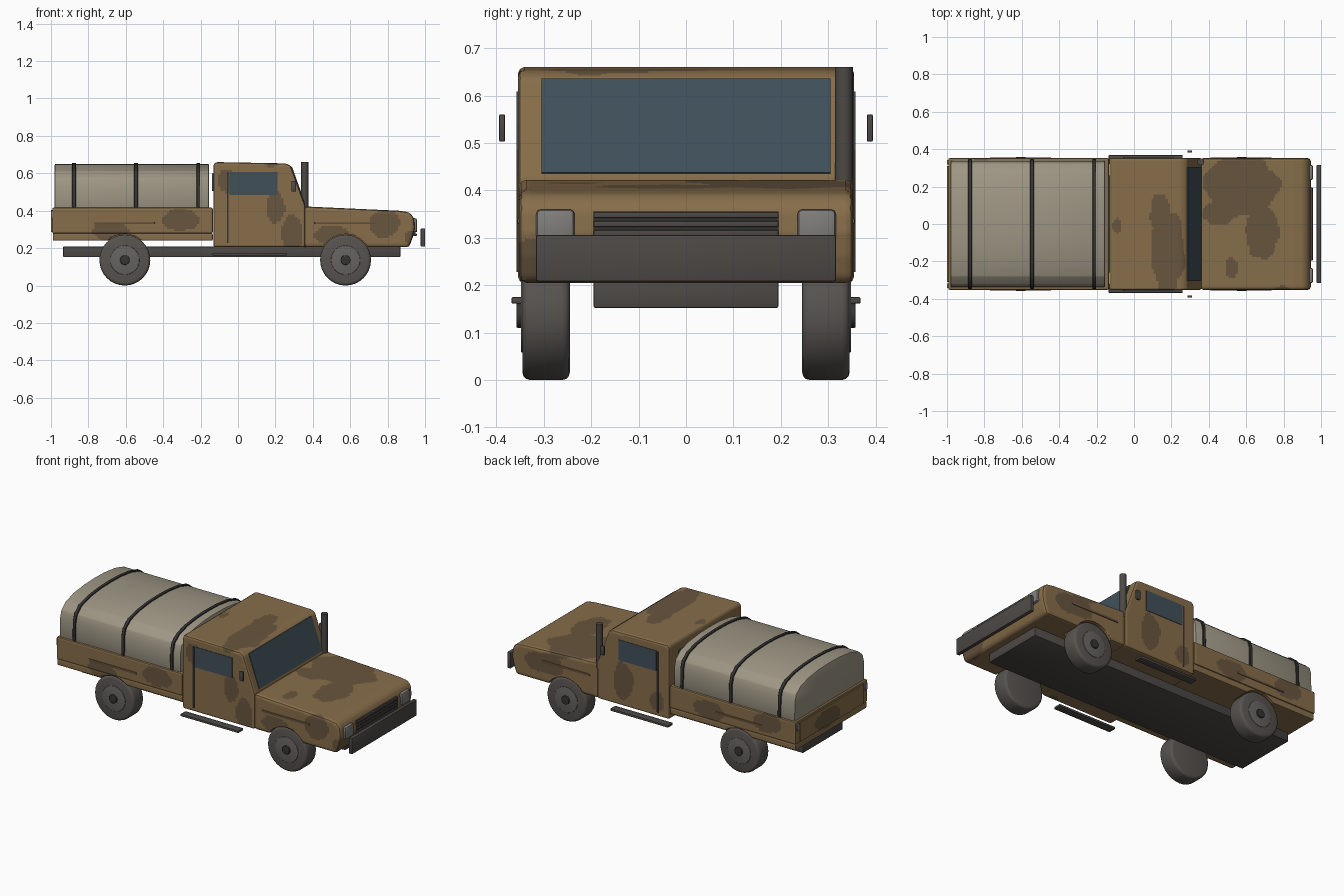
import bpy, bmesh, math
from mathutils import Vector, Matrix, noise

if "Cube" in bpy.data.objects:
    bpy.data.objects.remove(bpy.data.objects["Cube"])


def material(name, rgb):
    m = bpy.data.materials.new(name)
    lin = [c / 12.92 if c <= 0.04045 else ((c + 0.055) / 1.055) ** 2.4 for c in rgb]
    m.diffuse_color = (*lin, 1)
    m.use_nodes = True
    m.node_tree.nodes["Principled BSDF"].inputs["Base Color"].default_value = m.diffuse_color
    return m


TAN = material("tan paint", (0.53, 0.43, 0.29))
BROWN = material("brown paint", (0.41, 0.335, 0.245))
CANVAS = material("canvas", (0.62, 0.59, 0.52))
METAL = material("dark metal", (0.30, 0.285, 0.275))
STRAP = material("black strap", (0.21, 0.205, 0.20))
TYRE = material("tyre rubber", (0.34, 0.325, 0.31))
HUB = material("hub grey", (0.40, 0.39, 0.38))
GLASS = material("blue glass", (0.25, 0.315, 0.35))
LAMP = material("lamp grey", (0.50, 0.495, 0.49))


def finish(name, bm, mats, smooth=35):
    bmesh.ops.recalc_face_normals(bm, faces=bm.faces[:])
    me = bpy.data.meshes.new(name)
    bm.to_mesh(me)
    bm.free()
    for m in mats:
        me.materials.append(m)
    me.shade_smooth()
    me.set_sharp_from_angle(angle=math.radians(smooth))
    ob = bpy.data.objects.new(name, me)
    bpy.context.collection.objects.link(ob)
    return ob


def bevel(bm, width, seg=2, angle=20):
    if width:
        edges = [e for e in bm.edges if e.calc_face_angle(0) > math.radians(angle)]
        bmesh.ops.bevel(bm, geom=edges, offset=width, segments=seg, profile=0.5, affect='EDGES')


def prism(name, pts, h0, h1, mat, axis='y', bev=0.0, seg=2):
    """Extrude a profile: (x,z) along y, or (y,z) along x."""
    bm = bmesh.new()
    place = (lambda p, h: (p[0], h, p[1])) if axis == 'y' else (lambda p, h: (h, p[0], p[1]))
    f = bm.faces.new([bm.verts.new(place(p, h0)) for p in pts])
    ext = bmesh.ops.extrude_face_region(bm, geom=[f])['geom']
    d = Vector((0, h1 - h0, 0) if axis == 'y' else (h1 - h0, 0, 0))
    bmesh.ops.translate(bm, verts=[v for v in ext if isinstance(v, bmesh.types.BMVert)], vec=d)
    bmesh.ops.recalc_face_normals(bm, faces=bm.faces[:])
    bevel(bm, bev, seg)
    return finish(name, bm, [mat])


def box(name, x, y, z, mat, bev=0.0):
    pts = [(x[0], z[0]), (x[1], z[0]), (x[1], z[1]), (x[0], z[1])]
    return prism(name, pts, y[0], y[1], mat, 'y', bev)


def cyl(name, co, r, depth, mat, axis='Y', n=32, bev=0.0):
    bm = bmesh.new()
    bmesh.ops.create_cone(bm, cap_ends=True, segments=n, radius1=r, radius2=r, depth=depth)
    bevel(bm, bev, 3, 50)
    rot = Matrix.Rotation(math.pi / 2, 4, 'X') if axis == 'Y' else Matrix()
    bmesh.ops.transform(bm, matrix=Matrix.Translation(co) @ rot, verts=bm.verts[:])
    return finish(name, bm, [mat])


# Camouflage: ellipsoid patches (centre, radii) with wavy outlines
PATCHES = [
    ((0.58, 0.20, 0.42), (0.20, 0.17, 0.06)), ((0.68, -0.05, 0.42), (0.10, 0.16, 0.05)),
    ((0.45, 0.06, 0.42), (0.09, 0.07, 0.05)), ((0.52, -0.24, 0.42), (0.035, 0.06, 0.03)),
    ((0.18, -0.15, 0.66), (0.09, 0.22, 0.05)), ((0.14, 0.06, 0.66), (0.06, 0.10, 0.04)),
    ((-0.09, -0.01, 0.66), (0.025, 0.04, 0.03)), ((0.20, -0.36, 0.42), (0.05, 0.06, 0.09)),
    ((0.29, -0.36, 0.28), (0.06, 0.06, 0.10)), ((-0.06, -0.36, 0.56), (0.05, 0.06, 0.06)),
    ((-0.30, -0.35, 0.35), (0.10, 0.06, 0.055)), ((-0.68, -0.35, 0.29), (0.10, 0.06, 0.05)),
    ((0.78, -0.35, 0.33), (0.08, 0.06, 0.08)), ((0.50, -0.35, 0.27), (0.09, 0.06, 0.05)),
    ((0.18, 0.36, 0.36), (0.07, 0.06, 0.12)), ((-0.05, 0.36, 0.30), (0.05, 0.06, 0.06)),
    ((-0.40, 0.35, 0.33), (0.10, 0.06, 0.06)), ((-0.80, 0.35, 0.36), (0.09, 0.06, 0.06)),
    ((0.72, 0.35, 0.32), (0.12, 0.06, 0.07)), ((-1.0, 0.05, 0.33), (0.05, 0.12, 0.06)),
    ((0.93, -0.28, 0.25), (0.06, 0.10, 0.06)),
]


def camo(ob, step=0.0125):
    bm = bmesh.new()
    bm.from_mesh(ob.data)
    for a in range(3):
        vals = [v.co[a] for v in bm.verts]
        no = Vector([float(a == k) for k in range(3)])
        c = min(vals) + step
        while c < max(vals) - 0.002:
            bmesh.ops.bisect_plane(bm, geom=bm.verts[:] + bm.edges[:] + bm.faces[:],
                                   plane_co=no * c, plane_no=no, dist=1e-5)
            c += step
    for f in bm.faces:
        p = f.calc_center_median()
        w = 1 + 0.45 * noise.noise(p * 9)
        f.material_index = int(any(
            sum(((p[i] - c[i]) / r[i]) ** 2 for i in range(3)) < w for c, r in PATCHES))
    bm.to_mesh(ob.data)
    bm.free()
    ob.data.materials.append(BROWN)


WHEEL_X, WZ = (-0.605, 0.575), 0.136


def cut_arches(ob, x):
    for s in (-1, 1):
        cutter = cyl("arch_cutter", (x, s * 0.34, WZ), 0.139, 0.22, METAL)
        cutter.hide_render = True
        mod = ob.modifiers.new("arch", 'BOOLEAN')
        mod.object, mod.operation, mod.solver = cutter, 'DIFFERENCE', 'EXACT'
        dg = bpy.context.evaluated_depsgraph_get()
        me = bpy.data.meshes.new_from_object(ob.evaluated_get(dg))
        ob.modifiers.clear()
        ob.data = me
        bpy.data.objects.remove(cutter)


# Painted body
hood = prism("hood", [(0.355, 0.205), (0.915, 0.205), (0.935, 0.26), (0.945, 0.31), (0.94, 0.365),
                      (0.915, 0.392), (0.86, 0.40), (0.355, 0.423)], -0.352, 0.352, TAN, bev=0.015)
cab = prism("cab", [(-0.132, 0.205), (0.36, 0.205), (0.36, 0.425), (0.283, 0.64), (0.255, 0.653),
                    (-0.12, 0.66), (-0.132, 0.645)], -0.354, 0.354, TAN, bev=0.012)
bed = box("cargo_bed", (-0.993, -0.135), (-0.352, 0.352), (0.278, 0.416), TAN, 0.008)
sill = box("bed_sill", (-0.99, -0.135), (-0.348, 0.348), (0.24, 0.28), TAN, 0.006)
cut_arches(hood, WHEEL_X[1])
cut_arches(bed, WHEEL_X[0])
cut_arches(sill, WHEEL_X[0])
for part in (hood, cab, bed, sill):
    camo(part)
tail = box("tailgate", (-1.0, -0.992), (-0.31, 0.31), (0.285, 0.405), TAN, 0.002)
camo(tail)

# Canvas cover with three straps
half = [(0.34, 0.41), (0.338, 0.53), (0.325, 0.575), (0.28, 0.612), (0.20, 0.635), (0.10, 0.647)]
arch = half + [(0, 0.65)] + [(-y, z) for y, z in reversed(half)]
prism("canvas_cover", arch, -0.98, -0.155, CANVAS, 'x', 0.006)
for x in (-0.877, -0.545, -0.212):
    strap = [(y * 1.02, z + 0.006) for y, z in arch]
    prism("cover_strap", strap, x - 0.01, x + 0.01, STRAP, 'x', 0.002, 1)

# Glass
slope = Vector((0.283 - 0.36, 0, 0.64 - 0.425))
n = Vector((slope.z, 0, -slope.x)).normalized() * 0.004
base = Vector((0.36, 0, 0.425))
q = [base + slope * t + n * k for t, k in ((0.05, -1), (0.975, -1), (0.975, 1), (0.05, 1))]
prism("windshield", [(v.x, v.z) for v in q], -0.305, 0.305, GLASS)
box("rear_window", (-0.14, -0.131), (-0.26, 0.26), (0.505, 0.60), GLASS)

# Chassis, bumper, grille
box("chassis", (-0.935, 0.868), (-0.195, 0.195), (0.152, 0.208), METAL, 0.004)
box("front_bumper", (0.977, 1.0), (-0.316, 0.316), (0.208, 0.306), METAL, 0.004)
box("grille_panel", (0.935, 0.949), (-0.195, 0.195), (0.265, 0.355), STRAP)
for i in range(5):
    z = 0.272 + i * 0.019
    box("grille_bar", (0.945, 0.956), (-0.195, 0.195), (z - 0.006, z + 0.006), METAL, 0.002)

# Exhaust stack
cyl("exhaust_stack", (0.357, 0.333, 0.525), 0.019, 0.27, METAL, 'Z', 16)

# Parts on both sides
for s in (-1, 1):
    def side(name, x, y, z, mat, bev=0.0):
        return box(name, x, sorted((s * y[0], s * y[1])), z, mat, bev)
    side("side_window", (-0.045, 0.21), (0.35, 0.357), (0.483, 0.608), GLASS)
    side("door_seam", (-0.06, -0.05), (0.35, 0.3575), (0.228, 0.606), STRAP)
    side("mirror", (0.285, 0.31), (0.382, 0.394), (0.503, 0.56), METAL, 0.002)
    side("running_board", (-0.135, 0.26), (0.32, 0.368), (0.161, 0.175), METAL, 0.003)
    side("hood_rail", (0.41, 0.735), (0.348, 0.356), (0.329, 0.341), BROWN, 0.002)
    side("bed_rail", (-0.77, -0.445), (0.348, 0.356), (0.329, 0.341), BROWN, 0.002)
    side("headlight", (0.925, 0.957), (0.235, 0.316), (0.285, 0.36), LAMP, 0.01)
    side("tail_light", (-1.0, -0.99), (0.318, 0.342), (0.36, 0.40), LAMP, 0.002)
    for x in WHEEL_X:
        cyl("tyre", (x, s * 0.295, WZ), 0.136, 0.10, TYRE, bev=0.016)
        cyl("wheel_disc", (x, s * 0.335, WZ), 0.078, 0.026, HUB, bev=0.003)
        cyl("hub_cap", (x, s * 0.345, WZ), 0.026, 0.026, STRAP, n=16, bev=0.003)
